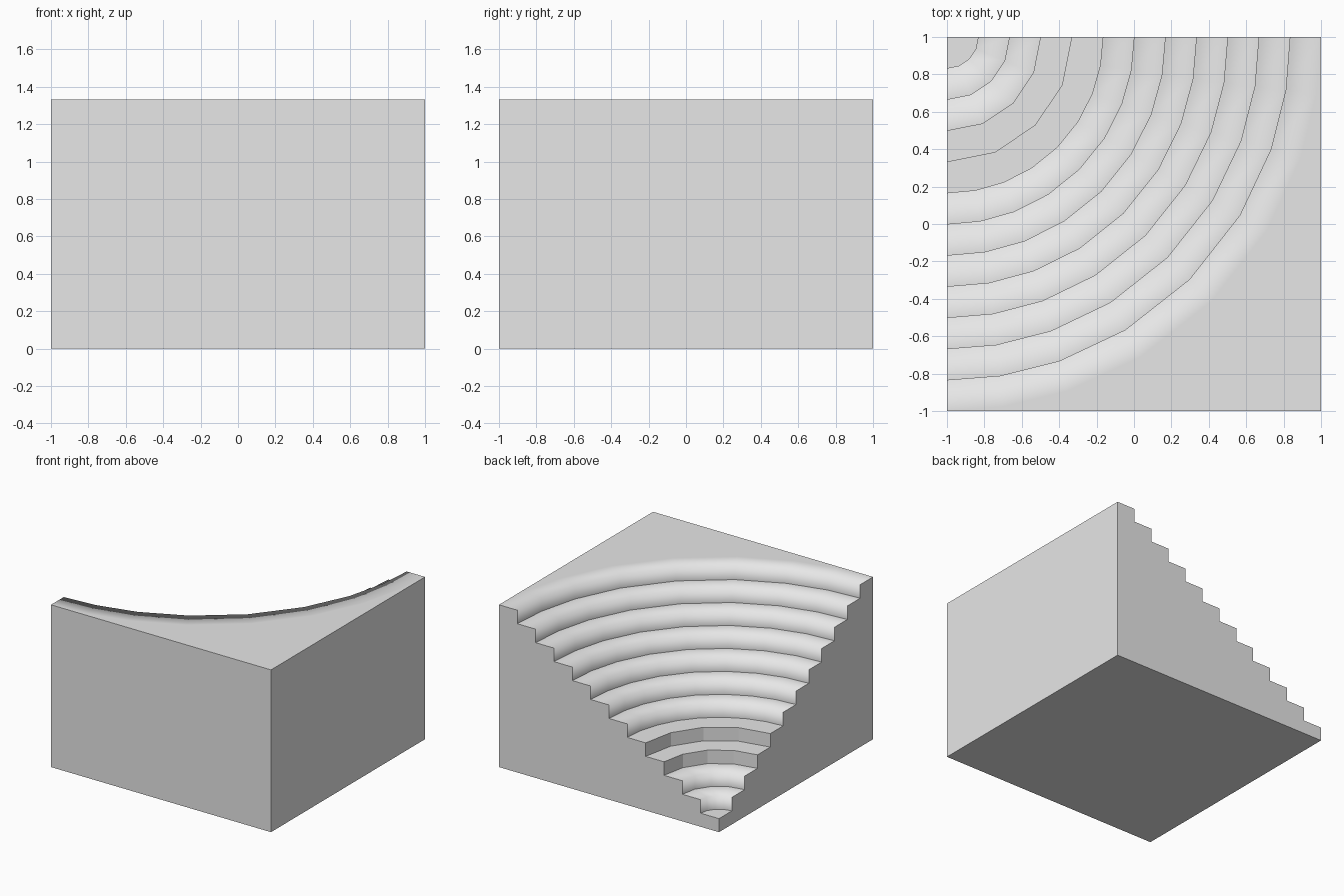
import bpy
import bmesh
import math

# Remove the default cube
cube = bpy.data.objects.get("Cube")
if cube:
    bpy.data.objects.remove(cube, do_unlink=True)

STEPS = 12
TREAD = 2 / STEPS
RISE = 4 / 3 / STEPS
FLAT_STEPS = (3, 4)          # steps with crisp, faceted risers

# Plain grey material
grey = bpy.data.materials.new("light_grey")
grey.use_nodes = True
grey.diffuse_color = (0.8, 0.8, 0.8, 1)
grey.node_tree.nodes["Principled BSDF"].inputs["Base Color"].default_value = (0.8, 0.8, 0.8, 1)

bm = bmesh.new()


def ring(k, z):
    """Quarter arc of step k around the low corner, at height z."""
    count = 4 if k < 5 else 8
    bulge = 0 if k < 5 else math.radians(1 + 0.4 * (k - 5))
    verts = []
    for i in range(count + 1):
        u = i / count
        a = u * math.pi / 2 - bulge * math.sin(2 * math.pi * u)
        verts.append(bm.verts.new((-1 + k * TREAD * math.sin(a),
                                   1 - k * TREAD * math.cos(a), z)))
    return verts


def bridge(a, b, smooth=True):
    """Strip of quads between two arcs, or one face if their counts differ."""
    if len(a) != len(b):
        bm.faces.new(a + b[::-1])
        return
    for i in range(len(a) - 1):
        bm.faces.new((a[i], a[i + 1], b[i + 1], b[i])).smooth = smooth


# Risers and treads, from the low corner outwards
low = [ring(k, k * RISE) for k in range(1, STEPS + 1)]
high = [ring(k, (k + 1) * RISE) for k in range(1, STEPS)]
corner_top = bm.verts.new((-1, 1, RISE))
bm.faces.new([corner_top] + low[0])
for k in range(1, STEPS):
    bridge(low[k - 1], high[k - 1], k not in FLAT_STEPS)
    bridge(high[k - 1], low[k])

# Top corner, walls and base
rim = low[-1]
top = bm.verts.new((1, -1, STEPS * RISE))
bm.faces.new(rim + [top])
base = [bm.verts.new((x, y, 0)) for x, y in ((-1, 1), (-1, -1), (1, -1), (1, 1))]
bm.faces.new(base)
bm.faces.new((base[1], base[2], top, rim[0]))
bm.faces.new((base[2], base[3], rim[-1], top))
for end, foot in ((0, base[1]), (-1, base[3])):
    outline = [base[0], corner_top]
    for lo, hi in zip(low, high):
        outline += [lo[end], hi[end]]
    bm.faces.new(outline + [rim[end], foot])

# Sharp corners everywhere, except the softly shaded step lips
bmesh.ops.recalc_face_normals(bm, faces=bm.faces)
for f in bm.faces:
    if len(f.verts) != 4:
        f.smooth = True
for e in bm.edges:
    e.smooth = e.calc_face_angle(0) < math.radians(30)
for k, lip in enumerate(high, 1):
    if k not in FLAT_STEPS:
        for a, b in zip(lip, lip[1:]):
            bm.edges.get((a, b)).smooth = True

mesh = bpy.data.meshes.new("corner_steps")
bm.to_mesh(mesh)
bm.free()
mesh.materials.append(grey)
steps = bpy.data.objects.new("corner_steps", mesh)
bpy.context.collection.objects.link(steps)
